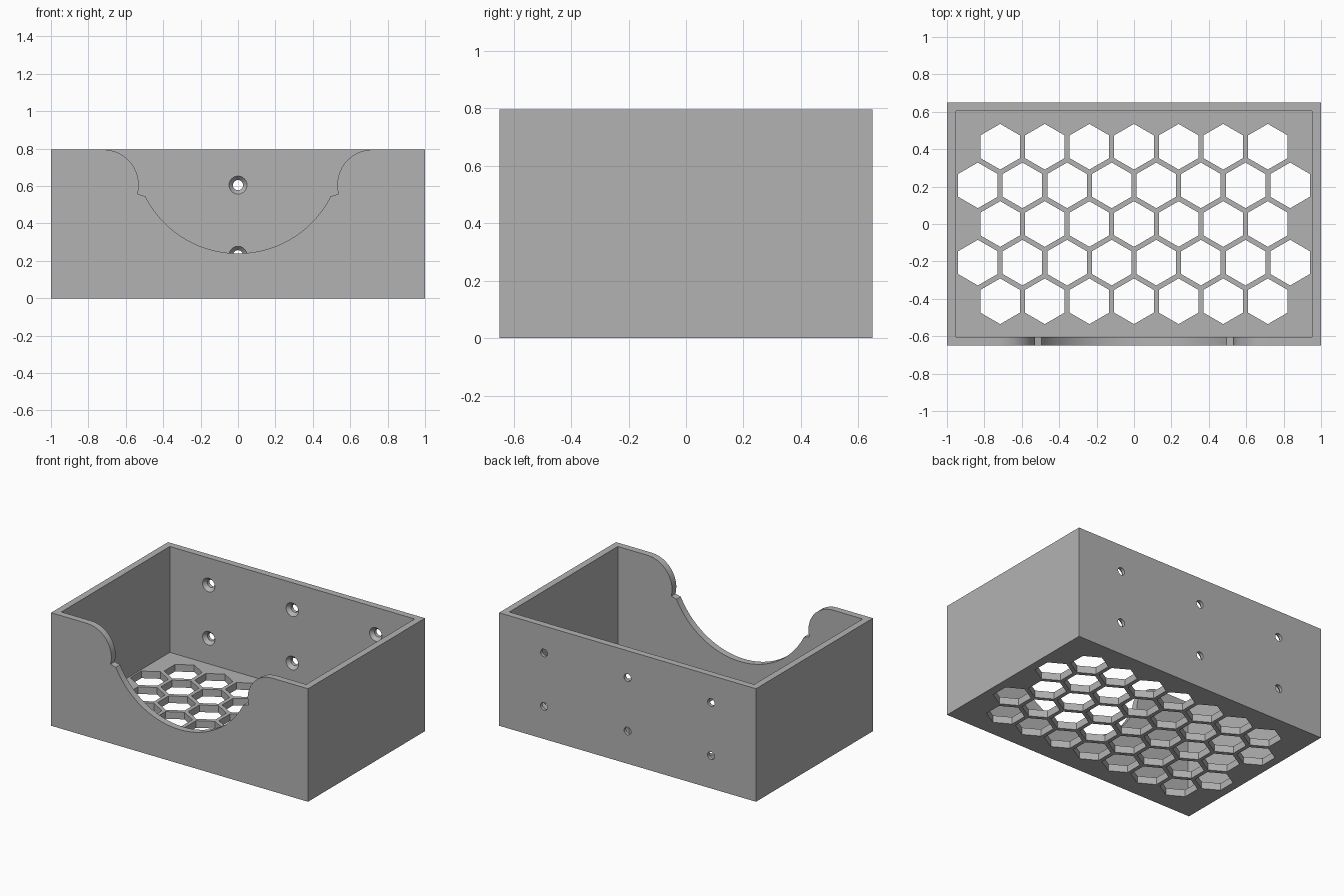
import bpy, bmesh, math
from mathutils import Matrix, Vector

if "Cube" in bpy.data.objects:
    bpy.data.objects.remove(bpy.data.objects["Cube"])

W, D, H = 2.0, 1.30, 0.795     # outer size
T, FLOOR = 0.047, 0.05         # wall and floor thickness

grey = bpy.data.materials.new("plain grey")
grey.diffuse_color = (0.45, 0.45, 0.45, 1)
grey.use_nodes = True
grey.node_tree.nodes["Principled BSDF"].inputs["Base Color"].default_value = grey.diffuse_color


def make_object(name, bm):
    bmesh.ops.recalc_face_normals(bm, faces=bm.faces[:])
    mesh = bpy.data.meshes.new(name)
    bm.to_mesh(mesh)
    bm.free()
    mesh.materials.append(grey)
    ob = bpy.data.objects.new(name, mesh)
    bpy.context.collection.objects.link(ob)
    return ob


def box(bm, size, centre):
    bmesh.ops.create_cube(bm, size=1, matrix=Matrix.Translation(centre) @ Matrix.Diagonal((*size, 1)))


def cone(bm, r1, r2, depth, sides, matrix):
    bmesh.ops.create_cone(bm, cap_ends=True, segments=sides, radius1=r1, radius2=r2,
                          depth=depth, matrix=matrix)


def cut(target, cutter):
    mod = target.modifiers.new(cutter.name, 'BOOLEAN')
    mod.operation, mod.solver, mod.object = 'DIFFERENCE', 'EXACT', cutter
    bpy.context.view_layer.objects.active = target
    bpy.ops.object.modifier_apply(modifier=mod.name)
    bpy.data.objects.remove(cutter)


# open tray body
bm = bmesh.new()
box(bm, (W, D, H), (0, 0, H / 2))
tray = make_object("tray", bm)

bm = bmesh.new()
box(bm, (W - 2 * T, D - 2 * T, H), (0, 0, FLOOR + H / 2))
cut(tray, make_object("cavity", bm))

# honeycomb openings in the floor, alternating rows of 7 and 8
bm = bmesh.new()
pitch = 0.2385
for row in range(-2, 3):
    count = 8 if row % 2 else 7
    for i in range(count):
        pos = ((i - (count - 1) / 2) * pitch, row * pitch * math.sqrt(3) / 2, FLOOR / 2)
        # pointed corners face front and back
        cone(bm, 0.122, 0.122, 0.2, 6, Matrix.Translation(pos))
cut(tray, make_object("honeycomb", bm))

# front scoop: a half circle blended into the rim by two fillets
R, r = 0.555, 0.19
cx = math.sqrt((R + r) ** 2 - r ** 2)
lean = math.asin(r / (R + r))
right = []
for i in range(13):            # fillet, from rim down to the tangent point
    a = math.pi / 2 + (math.pi / 2 - lean + 2 * lean) * i / 12
    right.append((cx + r * math.cos(a), H - r + r * math.sin(a)))
end = math.atan2(right[-1][1] - H, right[-1][0])
for i in range(1, 25):         # big arc, down to the middle
    a = end + (-math.pi / 2 - end) * i / 24
    right.append((R * math.cos(a), H + R * math.sin(a)))
outline = [(cx, H + 0.1)] + right + [(-x, z) for x, z in reversed(right[:-1])] + [(-cx, H + 0.1)]
bm = bmesh.new()
face = bm.faces.new([bm.verts.new((x, -D / 2 - 0.1, z)) for x, z in outline])
side = bmesh.ops.extrude_face_region(bm, geom=[face])
bmesh.ops.translate(bm, vec=(0, 0.1 + T + 0.1, 0),
                    verts=[v for v in side["geom"] if isinstance(v, bmesh.types.BMVert)])
cut(tray, make_object("scoop", bm))

# countersunk screw holes in the back wall
inner, sink = D / 2 - T, 0.024
turn = Matrix.Rotation(math.pi / 2, 4, 'X')    # cylinder axis along y, top towards front
holes, sinks = bmesh.new(), bmesh.new()
for x in (-0.65, 0, 0.65):
    for z in (0.23, 0.605):
        cone(holes, 0.027, 0.027, 0.2, 32, Matrix.Translation((x, D / 2, z)) @ turn)
        cone(sinks, 0.027, 0.069, 2 * sink, 32, Matrix.Translation((x, inner, z)) @ turn)
cut(tray, make_object("screw_holes", holes))
cut(tray, make_object("countersinks", sinks))

# smooth curves, crisp corners
bpy.ops.object.select_all(action='DESELECT')
tray.select_set(True)
bpy.context.view_layer.objects.active = tray
bpy.ops.object.shade_smooth_by_angle(angle=math.radians(30))
